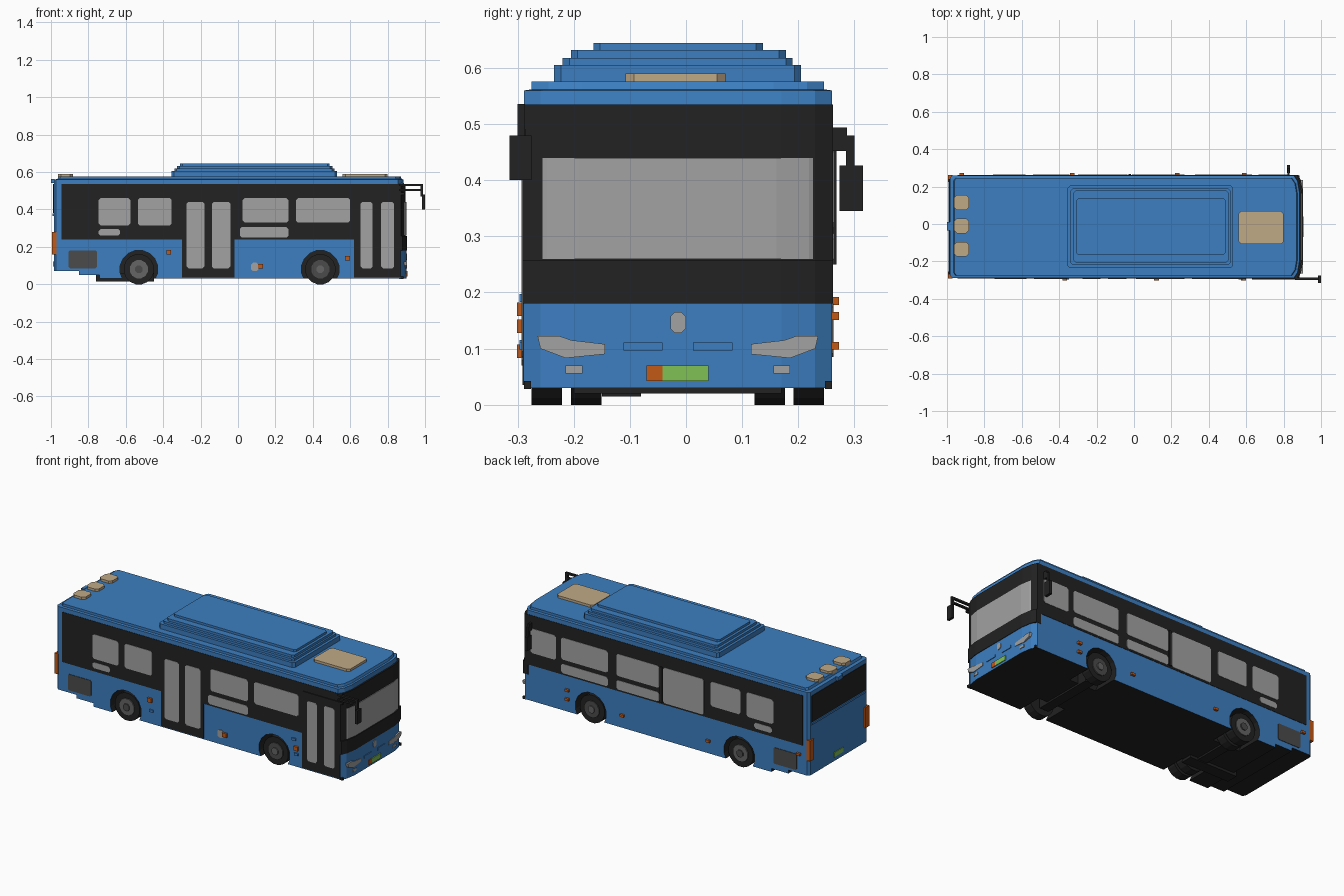
import bpy, bmesh, math

cube = bpy.data.objects.get("Cube")
if cube:
    bpy.data.objects.remove(cube, do_unlink=True)


def material(name, rgb):
    m = bpy.data.materials.new(name)
    m.use_nodes = True
    m.diffuse_color = (*rgb, 1)
    b = next(n for n in m.node_tree.nodes if n.type == 'BSDF_PRINCIPLED')
    b.inputs["Base Color"].default_value = (*rgb, 1)
    b.inputs["Roughness"].default_value = 0.7
    return m


BLUE = material("body blue", (0.045, 0.21, 0.53))
BLACK = material("trim black", (0.016, 0.016, 0.016))
GLASS = material("glass grey", (0.36, 0.36, 0.36))
TAN = material("hatch tan", (0.53, 0.40, 0.24))
ORANGE = material("lamp orange", (0.55, 0.10, 0.008))
GREEN = material("plate green", (0.216, 0.527, 0.09))
DARK = material("grille grey", (0.07, 0.07, 0.07))
HUB = material("hub grey", (0.13, 0.13, 0.13))

YC = -0.0145                 # centre line of the body
YR, YL = -0.289, 0.26        # right and left side walls


def finish(name, bm, mats):
    bmesh.ops.recalc_face_normals(bm, faces=bm.faces)
    me = bpy.data.meshes.new(name)
    bm.to_mesh(me)
    bm.free()
    for m in mats:
        me.materials.append(m)
    ob = bpy.data.objects.new(name, me)
    bpy.context.collection.objects.link(ob)
    return ob


def loft(name, rings, mats):
    """Join equal-length rings of 3D points and cap both ends."""
    bm = bmesh.new()
    vs = [[bm.verts.new(p) for p in r] for r in rings]
    n = len(vs[0])
    for a, b in zip(vs, vs[1:]):
        for i in range(n):
            bm.faces.new((a[i], a[(i + 1) % n], b[(i + 1) % n], b[i]))
    bm.faces.new(vs[0])
    bm.faces.new(vs[-1])
    return finish(name, bm, mats)


def prism(name, pts, axis, a, b, mat):
    """Extrude a 2D outline along x (y,z points), y (x,z) or z (x,y)."""
    put = {'x': lambda p, t: (t, p[0], p[1]), 'y': lambda p, t: (p[0], t, p[1]),
           'z': lambda p, t: (p[0], p[1], t)}[axis]
    return loft(name, [[put(p, t) for p in pts] for t in (a, b)], [mat])


def octo(u0, u1, v0, v1, c):
    return [(u0 + c, v0), (u1 - c, v0), (u1, v0 + c), (u1, v1 - c),
            (u1 - c, v1), (u0 + c, v1), (u0, v1 - c), (u0, v0 + c)]


def box(name, x, y, z, mat):
    pts = [(x[0], y[0]), (x[1], y[0]), (x[1], y[1]), (x[0], y[1])]
    return prism(name, pts, 'z', z[0], z[1], mat)


def circle(cx, cz, r, n):
    return [(cx + r * math.cos(2 * math.pi * (i + .5) / n),
             cz + r * math.sin(2 * math.pi * (i + .5) / n)) for i in range(n)]


def side_plate(name, side, x0, x1, z0, z1, mat, out, c=0.0):
    """Thin plate on a side wall; side -1 is right, +1 is left."""
    wall = YR if side < 0 else YL
    pts = octo(x0, x1, z0, z1, c) if c else [(x0, z0), (x1, z0), (x1, z1), (x0, z1)]
    return prism(name, pts, 'y', wall - side * 0.002, wall + side * out, mat)


def plan(x0, x1, inset):
    """Body outline from above, with a rounded nose."""
    a, b = YR + inset, YL - inset
    return [(x0 + .012, a), (x1 - .03, a), (x1 - .01, a + .03), (x1, a + .09), (x1, b - .09),
            (x1 - .01, b - .03), (x1 - .03, b), (x0 + .012, b), (x0, b - .014), (x0, a + .014)]


# Body shell with black underside
levels = [(.03, -.985, .90, 0), (.18, -.985, .90, 0), (.25, -.985, .892, 0), (.535, -.985, .887, 0),
          (.56, -.985, .884, 0), (.562, -.965, .875, .014), (.576, -.96, .87, .014)]
body = loft("body", [[(x, y, z) for x, y in plan(x0, x1, i)] for z, x0, x1, i in levels],
            [BLUE, BLACK])
for f in body.data.polygons:
    if f.normal.z < -0.9:
        f.material_index = 1

# Wheel arches and rising tail, cut from the body
WHEELS = {"rear": -0.53, "front": 0.44}
cutters = [box("tail_cutter", (-1.2, -.85), (-.5, .5), (-.1, .07), BLUE),
           box("tail_step_cutter", (-.86, -.74), (-.5, .5), (-.1, .05), BLUE)]
for end, x in WHEELS.items():
    for a, b in ((-.4, -.14), (.11, .4)):
        cutters.append(prism(end + "_arch_cutter", circle(x, .08, .102, 16), 'y', a, b, BLUE))
for c in cutters:
    c.data.materials.append(BLACK)
    for f in c.data.polygons:
        f.material_index = 1
    c.hide_render = True
    c.hide_set(True)
    mod = body.modifiers.new("cut", 'BOOLEAN')
    mod.operation, mod.solver, mod.object = 'DIFFERENCE', 'EXACT', c

# Wheels: single at the front, double at the rear
for end, x in WHEELS.items():
    for side, outer in ((-1, -.275), (1, .246)):
        nm = f"{end}_{'right' if side < 0 else 'left'}"
        for k in range(2 if end == "rear" else 1):
            y = outer - side * .07 * k
            prism(nm + "_tyre", circle(x, .08, .082, 16), 'y', y, y - side * .054, BLACK)
        prism(nm + "_rim", circle(x, .08, .05, 12), 'y', outer, outer + side * .006, HUB if end == "rear" else DARK)
        prism(nm + "_hub", circle(x, .08, .022, 8), 'y', outer, outer + side * .012, DARK if end == "rear" else HUB)
    box(end + "_axle", (x - .03, x + .03), (-.2, .17), (.02, .09), BLACK)
box("exhaust", (-.76, -.45), (-.15, -.08), (.015, .06), BLACK)

# Black window bands and door panels
for side in (-1, 1):
    side_plate("window_band", side, -.945, .87, .24, .535, BLACK, .002)
side_plate("middle_door", -1, -.30, -.02, .035, .25, BLACK, .002)
side_plate("front_door", -1, .62, .87, .035, .25, BLACK, .002)

# Side windows: x0, x1, z0, z1
shared = [(-.745, -.63, .26, .295), (.31, .60, .33, .46)]
right = shared + [(-.745, -.575, .315, .46), (-.535, -.355, .315, .46), (.025, .27, .33, .46),
                  (.01, .27, .25, .305), (-.275, -.18, .085, .44), (-.14, -.04, .085, .44),
                  (.655, .72, .085, .44), (.765, .835, .085, .44)]
left = [shared[0], (.665, .83, .315, .46), (.325, .63, .33, .46), (.325, .63, .25, .305),
        (-.01, .27, .33, .46), (-.01, .27, .25, .305), (-.30, -.035, .25, .46),
        (-.54, -.345, .315, .46), (-.755, -.58, .315, .46)]
for side, panes in ((-1, right), (1, left)):
    for p in panes:
        side_plate("side_window", side, *p, GLASS, .004, .01)
    side_plate("engine_grille", side, -.905, -.755, .085, .18, DARK, .003, .006)
box("left_window_post", (-.03, -.015), (YL, YL + .008), (.25, .46), BLACK)

# Side marker lamps and filler cap
for x, z in ((-.37, .17), (.12, .095), (.585, .14)):
    side_plate("right_marker", -1, x - .013, x + .013, z - .012, z + .012, ORANGE, .012)
for x, z in ((-.36, .108), (.57, .19), (.585, .105)):
    side_plate("right_reflector", -1, x - .012, x + .012, z - .007, z + .007, BLUE, .008)
for x, z in ((-.92, .185), (-.33, .105), (.23, .105), (.59, .158), (.59, .105)):
    side_plate("left_marker", 1, x - .012, x + .012, z - .007, z + .007, ORANGE, .013)
side_plate("filler_cap", -1, .07, .11, .07, .115, GLASS, .004, .01)

# Windscreen surround and glass
frame = [(.84, YR - .002), (.872, YR - .002), (.886, YR + .03), (.896, YR + .09),
         (.896, YL - .09), (.886, YL - .03), (.872, YL + .002), (.84, YL + .002)]
prism("windscreen_surround", frame, 'z', .24, .535, BLACK)
prism("windscreen_glass", [(x + .004, YC + (y - YC) * .955) for x, y in frame], 'z', .26, .44, GLASS)
prism("dash_panel", [(x + .007, y) for x, y in frame], 'z', .18, .258, BLACK)

# Nose details, mirrored about the centre line
for s in (-1, 1):
    lamp = [(.13, .09), (.13, .108), (.19, .115), (.21, .122), (.25, .122), (.245, .10), (.20, .083)]
    prism("headlamp", [(YC + s * u, z) for u, z in lamp], 'x', .87, .903, GLASS)
    prism("fog_lamp", [(YC + s * u, z) for u, z in ((.17, .056), (.2, .056), (.2, .07), (.17, .07))],
          'x', .88, .903, GLASS)
    box("nose_vent", (.89, .904), sorted((YC + s * .027, YC + s * .097)), (.097, .111), BLUE)
    box("nose_corner", (.86, .885), sorted((YC + s * .262, YC + s * .2745)), (.028, .042), BLACK)
prism("nose_plate", octo(-.028, .0, .128, .165, .008), 'x', .89, .904, GLASS)
box("front_plate", (.89, .905), (-.042, .04), (.042, .07), GREEN)
box("front_plate_end", (.89, .905), (-.07, -.042), (.042, .07), ORANGE)

# Right mirror on a long forward arm, left mirror on a short side arm
box("right_mirror_rail", (.63, .89), (-.296, -.285), (.478, .49), BLACK)
box("right_mirror_upper_arm", (.86, .985), (-.300, -.287), (.525, .536), BLACK)
box("right_mirror_lower_arm", (.86, .985), (-.300, -.287), (.498, .508), BLACK)
box("right_mirror_stem", (.975, .99), (-.300, -.287), (.47, .536), BLACK)
box("right_mirror", (.985, 1.0), (-.315, -.275), (.40, .48), BLACK)
box("left_mirror_arm", (.82, .832), (.255, .287), (.452, .494), BLACK)
box("left_mirror_stem", (.82, .832), (.285, .30), (.42, .48), BLACK)
box("left_mirror", (.818, .834), (.274, .315), (.345, .426), BLACK)

# Rear window, lamps, plate and handle
box("rear_window", (-.988, -.97), (YR + .022, YL - .022), (.38, .535), BLACK)
box("rear_lid_lip", (-.991, -.98), (YR + .02, YL - .02), (.365, .377), BLUE)
box("rear_left_lamp", (-.994, -.97), (YL - .035, YL + .002), (.16, .28), ORANGE)
box("rear_right_lamp", (-.994, -.97), (YR - .002, YR + .035), (.16, .28), ORANGE)
box("rear_plate", (-.989, -.98), (-.055, .03), (.095, .122), GREEN)
box("rear_camera", (-1.0, -.98), (-.035, .01), (.54, .562), BLUE)

# Stepped roof pod
for x0, x1, y0, y1, z0, z1 in ((-.355, .53, -.235, .205, .57, .605), (-.34, .515, -.22, .19, .605, .618),
                               (-.325, .505, -.205, .178, .618, .632), (-.31, .49, -.165, .137, .632, .645)):
    prism("roof_pod", octo(x0, x1, y0, y1, .012), 'z', z0, z1, BLUE)

# Roof hatch and vents
prism("roof_hatch", octo(.56, .80, -.108, .07, .015), 'z', .57, .59, TAN)
for y in (.115, -.01, -.135):
    prism("roof_vent", octo(-.963, -.882, y - .04, y + .04, .016), 'z', .57, .59, TAN)
